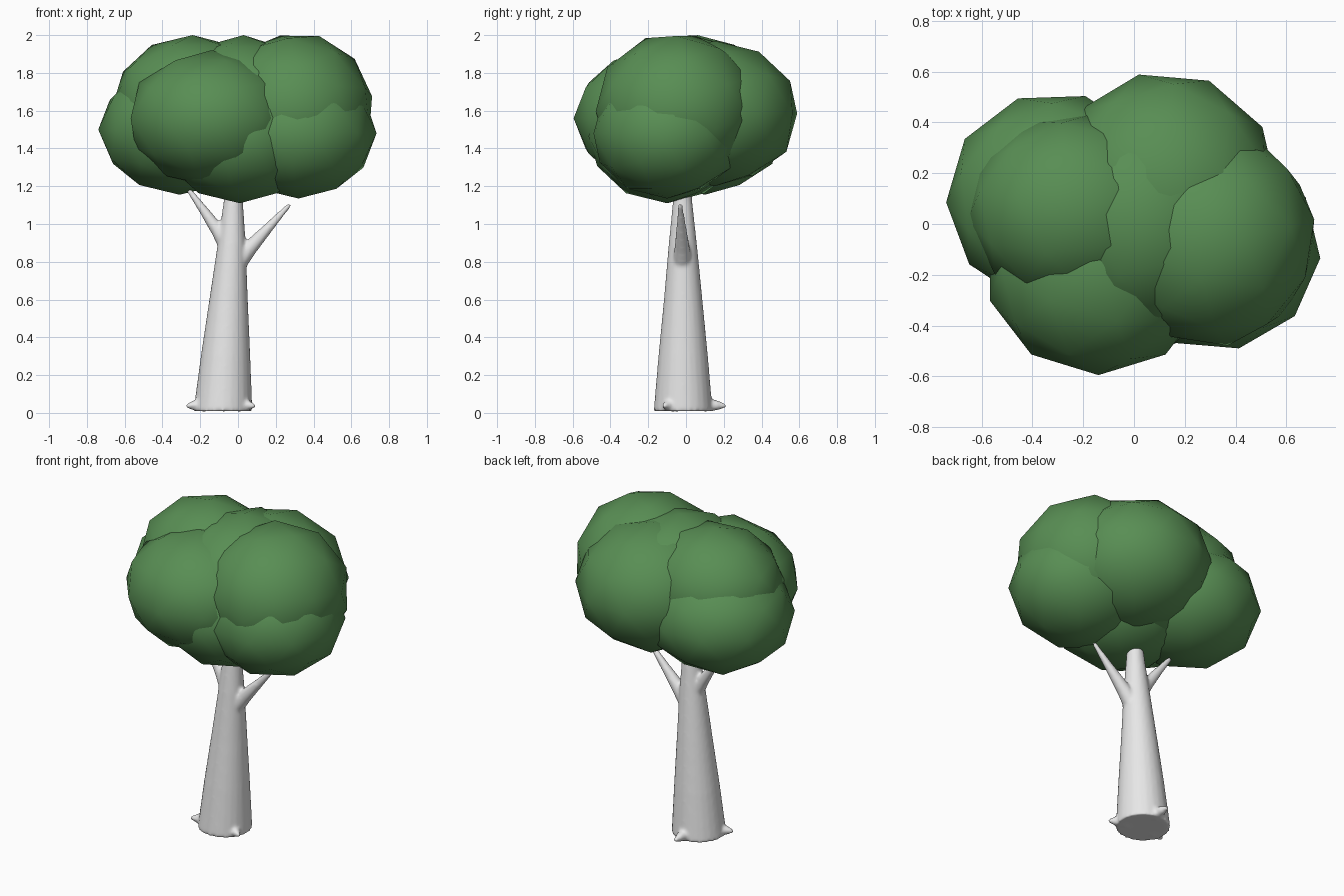
import bpy
import bmesh
from math import radians
from mathutils import Vector, Matrix

cube = bpy.data.objects.get("Cube")
if cube:
    bpy.data.objects.remove(cube)


def material(name, color):
    mat = bpy.data.materials.new(name)
    mat.use_nodes = True
    mat.diffuse_color = color
    mat.node_tree.nodes["Principled BSDF"].inputs["Base Color"].default_value = color
    return mat


bark = material("pale_bark", (0.8, 0.8, 0.8, 1))
leaf = material("leaf_green", (0.098, 0.27, 0.088, 1))


def make_object(name, bm, mat):
    mesh = bpy.data.meshes.new(name)
    bm.to_mesh(mesh)
    bm.free()
    mesh.materials.append(mat)
    mesh.shade_smooth()
    obj = bpy.data.objects.new(name, mesh)
    bpy.context.collection.objects.link(obj)
    return obj


def limb(bm, path, upright=False, sides=24):
    """Closed tapered tube through (x, y, z, radius) stations."""
    axis = Vector(path[-1][:3]) - Vector(path[0][:3])
    turn = Matrix() if upright else axis.to_track_quat('Z', 'Y').to_matrix().to_4x4()
    rings = []
    for x, y, z, r in path:
        place = Matrix.Translation((x, y, z)) @ turn
        rings.append(bmesh.ops.create_circle(
            bm, segments=sides, radius=r, matrix=place)["verts"])
    for low, high in zip(rings, rings[1:]):
        for i in range(sides):
            j = (i + 1) % sides
            bm.faces.new((low[i], low[j], high[j], high[i]))
    bm.faces.new(rings[0][::-1])
    bm.faces.new(rings[-1])


# Trunk, branches and root spurs, fused into one smooth skin
bm = bmesh.new()
limb(bm, [(-.08, -.015, .01, .156), (-.066, -.015, .3, .131), (-.05, -.015, .6, .102),
          (-.033, -.017, .9, .074), (-.025, -.018, 1.12, .051), (-.02, -.018, 1.22, .045)],
     upright=True)
limb(bm, [(-.03, -.02, .76, .055), (.06, -.02, .87, .041), (.17, -.025, .99, .025),
          (.275, -.03, 1.105, .012)])
limb(bm, [(-.05, -.02, .88, .05), (-.11, -.01, .97, .036), (-.18, .0, 1.07, .025),
          (-.26, .01, 1.18, .014)])
for tip in [(-.275, -.08), (.09, -.12), (-.07, .212)]:
    heart = Vector((-.08, -.015, .05))
    end = Vector((*tip, .037))
    limb(bm, [(*heart.lerp(end, t), r) for t, r in ((.5, .038), (.8, .026), (1, .01))])
trunk = make_object("trunk", bm, bark)
skin = trunk.modifiers.new("fuse", 'REMESH')
skin.mode = 'VOXEL'
skin.voxel_size = 0.01
skin.use_smooth_shade = True
soften = trunk.modifiers.new("soften", 'SMOOTH')
soften.factor = 0.5
soften.iterations = 5

# Canopy: overlapping low-poly leaf clumps (centre, radii, turn about z, tilt)
clumps = {
    "upper_left_clump": ((.3, -.05, 1.615), (.42, .435, .4), 10, 18),
    "lower_left_clump": ((.32, -.1, 1.48), (.415, .4, .345), 13, 0),
    "upper_right_clump": ((-.24, .06, 1.65), (.42, .38, .35), 25, 0),
    "lower_right_clump": ((-.31, .1, 1.5), (.43, .42, .345), 20, 0),
    "front_clump": ((-.14, -.17, 1.56), (.45, .425, .36), 0, 0),
    "back_clump": ((.12, .15, 1.585), (.45, .45, .385), 13, 0),
    "middle_clump": ((.03, .02, 1.59), (.42, .46, .41), 30, 0),
    "underside_clump": ((.01, -.1, 1.465), (.42, .42, .355), 8, 0),
}
for name, (centre, radii, spin, tilt) in clumps.items():
    bm = bmesh.new()
    bmesh.ops.create_icosphere(bm, subdivisions=2, radius=1)
    bm.transform(Matrix.Translation(centre) @ Matrix.Diagonal((*radii, 1))
                 @ Matrix.Rotation(radians(tilt), 4, 'Y')
                 @ Matrix.Rotation(radians(spin), 4, 'Z'))
    make_object(name, bm, leaf)
